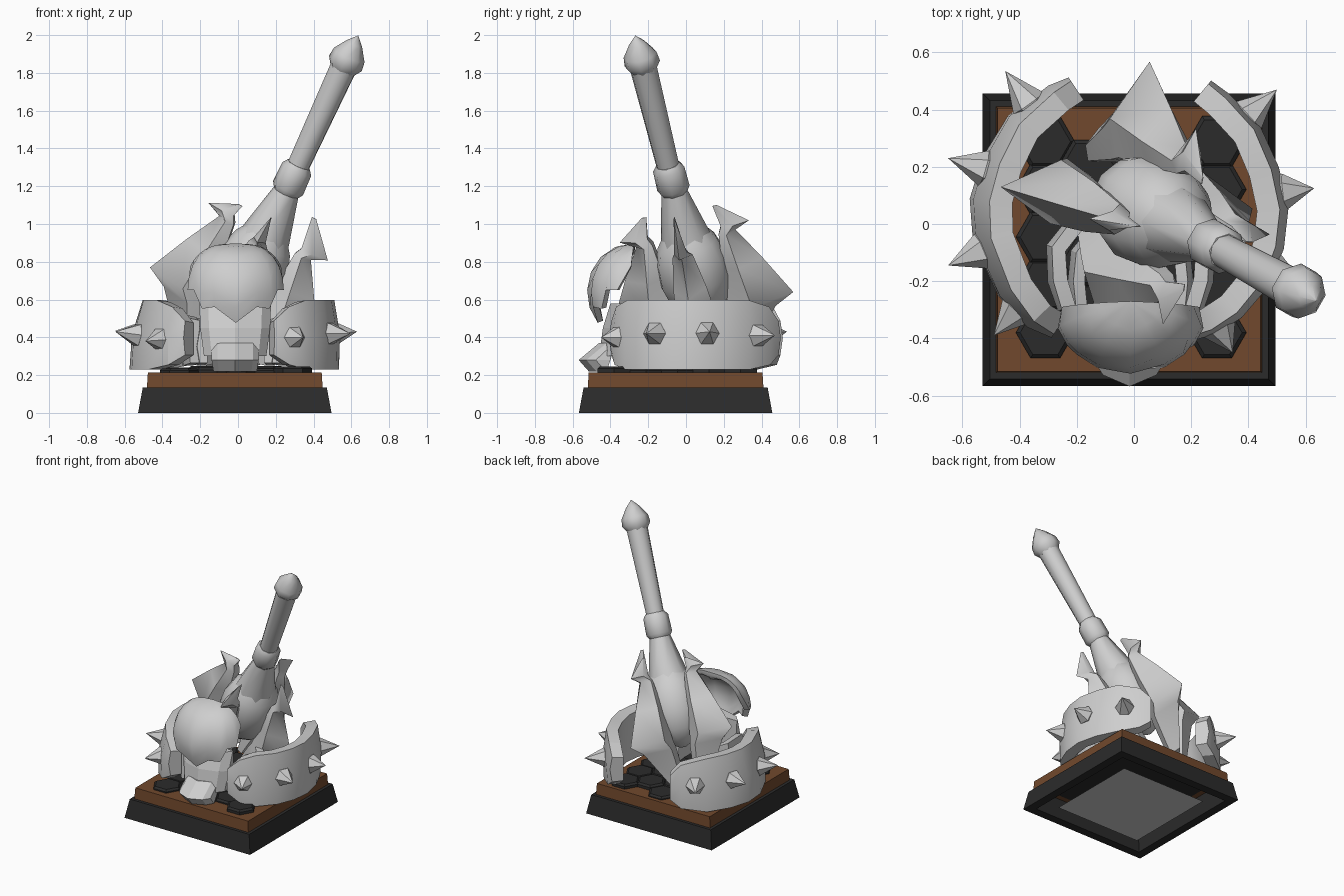
import bpy, bmesh, math, random
from mathutils import Vector, Matrix

if "Cube" in bpy.data.objects:
    bpy.data.objects.remove(bpy.data.objects["Cube"])

random.seed(4)


def mat(name, c):
    m = bpy.data.materials.new(name)
    m.diffuse_color = (*c, 1)
    m.use_nodes = True
    m.node_tree.nodes["Principled BSDF"].inputs["Base Color"].default_value = m.diffuse_color
    return m


GREY = mat("steel grey", (0.62, 0.62, 0.62))
BLACK = mat("charcoal black", (0.024, 0.024, 0.024))
BROWN = mat("wood brown", (0.165, 0.066, 0.026))


def make(name, verts, faces, m, smooth=None):
    me = bpy.data.meshes.new(name)
    me.from_pydata([tuple(v) for v in verts], [], faces)
    bm = bmesh.new()
    bm.from_mesh(me)
    bmesh.ops.remove_doubles(bm, verts=bm.verts, dist=1e-5)
    bmesh.ops.recalc_face_normals(bm, faces=bm.faces)
    bm.to_mesh(me)
    bm.free()
    me.materials.append(m)
    ob = bpy.data.objects.new(name, me)
    bpy.context.collection.objects.link(ob)
    if smooth:
        bpy.ops.object.select_all(action='DESELECT')
        bpy.context.view_layer.objects.active = ob
        ob.select_set(True)
        bpy.ops.object.shade_smooth_by_angle(angle=math.radians(smooth))
    return ob


def loft(name, rings, m, caps=True, smooth=None, loop=False):
    """Join equal-length closed rings into one skin."""
    n = len(rings[0])
    verts = [v for r in rings for v in r]
    k = len(rings)
    faces = []
    for i in range(k if loop else k - 1):
        a, b = i * n, (i + 1) % k * n
        faces += [(a + j, a + (j + 1) % n, b + (j + 1) % n, b + j) for j in range(n)]
    if caps and not loop:
        faces += [tuple(range(n)), tuple(range((k - 1) * n, k * n))]
    return make(name, verts, faces, m, smooth)


# ---- plinth: hollow black foot, brown slab, hexagonal paving ----
CX, CY = -0.017, -0.055


def square(h, z):
    return [Vector((CX + sx * h, CY + sy * h, z)) for sx, sy in ((-1, -1), (1, -1), (1, 1), (-1, 1))]


loft("plinth_foot", [square(.512, 0), square(.487, .135), square(.43, .135), square(.45, 0)], BLACK, loop=True)
loft("plinth_slab", [square(.465, .135), square(.46, .215)], BROWN)
make("plinth_inner_panel", square(.385, .13), [(0, 1, 2, 3)], BLACK)
make("plinth_underside", square(.345, .003), [(0, 1, 2, 3)], GREY)


def hexagon(c, r, z):
    return [Vector((c[0] + r * math.cos(i * math.pi / 3), c[1] + r * math.sin(i * math.pi / 3), z)) for i in range(6)]


for col in range(5):
    for row in range(5 - col % 2):
        c = (-.31 + col * .15, -.38 + row * .167 + (col % 2) * .084)
        top = random.uniform(.232, .25)
        loft("paving_hexagon", [hexagon(c, .103, .2), hexagon(c, .103, top - .012), hexagon(c, .088, top)], BLACK)


# ---- curved armour bands with rounded ends ----
def band(name, path, lean, zlo, zhi, thick, ends=(.11, .035), bulge=0.015, centre=(-.02, .05)):
    pts = [Vector((*p, 0)) for p in path]
    rings = []
    for i, p in enumerate(pts):
        t = pts[min(i + 1, len(pts) - 1)] - pts[max(i - 1, 0)]
        o = Vector((t.y, -t.x, 0)).normalized()
        if o.dot(p - Vector((*centre, 0))) < 0:
            o = -o
        d = min(i, len(pts) - 1 - i)
        e = ends[d] if d < len(ends) else 0
        lo, hi = zlo + e * .7, zhi - e
        f = math.sin(math.pi * i / (len(pts) - 1)) * lean
        up = Vector((0, 0, 1))
        rings.append([p + o * f + up * lo, p + o * (f * .6 + bulge) + up * (lo * .5 + hi * .5), p + up * hi,
                      p - o * thick + up * (hi - .01), p + o * (f - thick) + up * lo])
    loft(name, rings, GREY, smooth=28)


band("left_shoulder_band", [(-.22, .5), (-.28, .46), (-.4, .35), (-.47, .21), (-.505, .08), (-.5, -.05),
                            (-.43, -.23), (-.35, -.34), (-.28, -.385)], .07, .23, .597, .08)
band("right_shoulder_band", [(.26, .49), (.32, .44), (.42, .33), (.48, .19), (.51, .05), (.495, -.08),
                             (.45, -.2), (.36, -.31), (.27, -.37), (.19, -.395)], .025, .23, .597, .08)


# ---- hexagonal spikes ----
def spike(name, base, tip):
    b, t = Vector(base), Vector(tip)
    q = (t - b).to_track_quat('Z', 'Y').to_matrix()

    def ring(r, z):
        return [b + q @ Vector((r * math.cos(k * math.pi / 3), r * math.sin(k * math.pi / 3), z)) for k in range(6)]
    rim = ring(.045, -.05) + ring(.065, .015) + [t]
    faces = [(i, (i + 1) % 6, 6 + (i + 1) % 6, 6 + i) for i in range(6)]
    faces += [(6 + i, 6 + (i + 1) % 6, 12) for i in range(6)] + [tuple(range(6))]
    make(name, rim, faces, GREY)


for b, t in [((-.51, .19, .42), (-.65, .23, .435)), ((-.36, .41, .42), (-.45, .535, .43)),
             ((-.52, -.09, .41), (-.65, -.145, .43)), ((-.40, -.29, .39), (-.49, -.39, .38))]:
    spike("left_band_spike", b, t)
for b, t in [((.39, .37, .41), (.5, .47, .41)), ((.51, .11, .42), (.63, .125, .43)),
             ((.475, -.16, .42), (.595, -.21, .42)), ((.29, -.35, .4), (.345, -.45, .4))]:
    spike("right_band_spike", b, t)

# ---- skull mask: front half of a dome with a stepped lower edge ----
steps = [(-90, .78), (-72, .65), (-56, .65), (-45, .55), (-26, .56), (0, .475), (26, .56), (45, .55),
         (56, .65), (72, .65), (90, .78)]
N = 6
outer, inner = [], []
for az, zlow in steps:
    a = math.radians(az)
    for k in range(N + 1):
        u = k / N
        z0 = zlow - .65
        e = math.asin(max(-1, min(1, z0 / .25))) * (1 - u) + math.pi / 2 * u
        c = max(0, math.cos(e))
        for store, s in ((outer, 1), (inner, .84)):
            store.append(Vector((-.012 + .268 * s * c ** .7 * math.sin(a),
                                 -.27 - .24 * s * c ** .9 * math.cos(a) - .02 * (1 - u),
                                 .65 + .247 * s * math.sin(e) + (1 - s) * z0 * .6)))
W, M = N + 1, len(outer)
F = []
for i in range(len(steps) - 1):
    for k in range(N):
        q = (i * W + k, (i + 1) * W + k, (i + 1) * W + k + 1, i * W + k + 1)
        F += [q, tuple(M + v for v in reversed(q))]
    F.append((i * W, (i + 1) * W, M + (i + 1) * W, M + i * W))
for i in (0, len(steps) - 1):
    F += [(i * W + k, i * W + k + 1, M + i * W + k + 1, M + i * W + k) for k in range(N)]
make("skull_dome", outer + inner, F, GREY, 35)


# ---- skull face and jutting chin, with a wedge-shaped front ----
def wedge(hw, z, yf, yb=-.3):
    x = -.015
    return [Vector(v) for v in ((x - hw, yb, z), (x - hw, yf + .09, z), (x - hw * .75, yf + .04, z), (x, yf, z),
                                (x + hw * .75, yf + .04, z), (x + hw, yf + .09, z), (x + hw, yb, z))]


loft("skull_face", [wedge(.19, .58, -.40), wedge(.185, .45, -.44), wedge(.165, .30, -.46)], GREY)
loft("skull_chin", [wedge(.125, .37, -.46, -.38), wedge(.125, .28, -.568, -.4), wedge(.115, .22, -.515, -.42)], GREY)
# collar strips behind the mask
for s in (-1, 1):
    band("skull_collar", [(-.012 + s * x, y) for x, y in ((.2, .02), (.275, -.08), (.27, -.2), (.24, -.3))],
         .01, .25, .52, .05, ends=(.02,), centre=(-.012, -.2))
    band("skull_inner_collar", [(-.012 + s * x, y) for x, y in ((.13, -.02), (.19, -.1), (.2, -.2), (.19, -.3))],
         .01, .25, .46, .04, ends=(.02,), centre=(-.012, -.2))

# ---- planted mace: turned shaft on a tilted axis ----
D = Vector((.46, -.25, 1)).normalized()
O = Vector((.067, .041, .76))
U = (Vector((.165, .98, .167)) - D * Vector((.165, .98, .167)).dot(D)).normalized()
V = D.cross(U)


def at(r, a, ang, side=0):
    e = U * math.cos(ang) + V * math.sin(ang)
    f = V * math.cos(ang) - U * math.sin(ang)
    return O + D * a + e * r + f * side


def turned(name, prof, n, smooth):
    loft(name, [[at(r, (z - .76) / D.z, 2 * math.pi * i / n) for i in range(n)] for z, r in prof], GREY, smooth=smooth)


turned("mace_head", [(.50, .02), (.54, .1), (.61, .165), (.72, .197), (.82, .19), (.9, .16), (.95, .12)], 12, 50)
turned("mace_neck", [(.86, .15), (.95, .13), (1.18, .068)], 8, 50)
turned("mace_collar", [(1.165, .07), (1.19, .088), (1.29, .085), (1.315, .065)], 8, 50)
turned("mace_handle", [(1.28, .06), (1.85, .073)], 10, 50)
turned("mace_pommel", [(1.815, .07), (1.85, .096), (1.895, .09), (1.955, .045), (1.997, .001)], 8, 50)

# four flanges: sharp outer ridge, broad inner side, hooked top  (axial, outer r, inner r, half width)
rows = [(.335, .205, .2, .002), (.226, .352, .22, .035), (.187, .27, .2, .055), (.0, .375, .18, .09),
        (-.228, .49, .16, .115), (-.29, .38, .14, .11), (-.54, .18, .08, .04)]
for k, shift in enumerate((.01, -.045, .01, .065)):
    ang = k * math.pi / 2
    loft("mace_flange", [[at(o, a, ang), at(o * .35 + i * .65, a, ang, w), at(i - .02, a, ang, w * .5),
                          at(i - .02, a, ang, -w * .5), at(o * .35 + i * .65, a, ang, -w)]
                         for a, o, i, w in [(rows[0][0] + shift, *rows[0][1:])] + rows[1:]], GREY, smooth=55)
